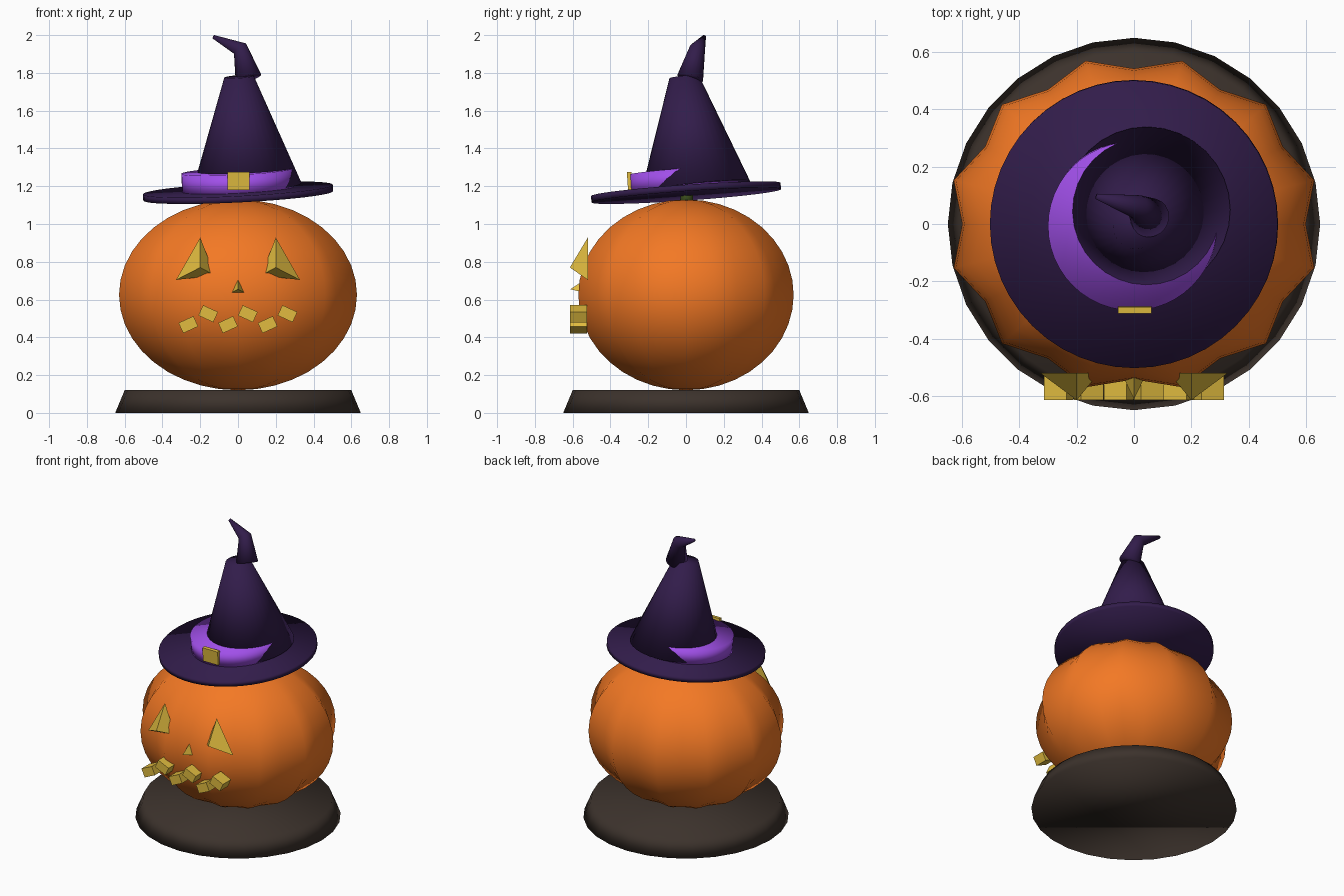
import bpy, bmesh, math
from mathutils import Vector, Matrix

if "Cube" in bpy.data.objects:
    bpy.data.objects.remove(bpy.data.objects["Cube"])


def material(name, rgb):
    m = bpy.data.materials.new(name)
    m.diffuse_color = (*rgb, 1)
    m.use_nodes = True
    m.node_tree.nodes["Principled BSDF"].inputs["Base Color"].default_value = m.diffuse_color
    return m


ORANGE = material("orange", (0.90, 0.19, 0.018))
PURPLE = material("dark_purple", (0.032, 0.012, 0.070))
VIOLET = material("violet", (0.36, 0.08, 0.83))
GOLD = material("gold", (0.75, 0.50, 0.05))
BROWN = material("brown", (0.045, 0.032, 0.025))
GREEN = material("green", (0.06, 0.10, 0.015))


def finish(name, bm, mat, smooth=True):
    bmesh.ops.recalc_face_normals(bm, faces=bm.faces)
    me = bpy.data.meshes.new(name)
    bm.to_mesh(me)
    bm.free()
    ob = bpy.data.objects.new(name, me)
    bpy.context.collection.objects.link(ob)
    me.materials.append(mat)
    if smooth:
        me.shade_smooth()
    return ob


def tube(name, points, radii, mat, sides=32):
    """Capped, mitred tube through points; two points make a frustum."""
    pts = [Vector(p) for p in points]
    dirs = [(b - a).normalized() for a, b in zip(pts, pts[1:])]
    bm = bmesh.new()
    rings = []
    for i, (p, r) in enumerate(zip(pts, radii)):
        d = dirs[max(i - 1, 0)] + dirs[min(i, len(dirs) - 1)]
        rot = Vector((0, 0, 1)).rotation_difference(d).to_matrix()
        rings.append([bm.verts.new(p + rot @ Vector((r * math.cos(t), r * math.sin(t), 0)))
                      for t in (math.tau * k / sides for k in range(sides))])
    for a, b in zip(rings, rings[1:]):
        for k in range(sides):
            j = (k + 1) % sides
            bm.faces.new((a[k], a[j], b[j], b[k]))
    bm.faces.new(rings[0][::-1])
    bm.faces.new(rings[-1])
    return finish(name, bm, mat)


def pyramid(name, base, apex, mat):
    """Three-sided pyramid pointing forward."""
    bm = bmesh.new()
    v = [bm.verts.new(p) for p in base]
    t = bm.verts.new(apex)
    bm.faces.new(v)
    for i in range(3):
        bm.faces.new((v[i], v[(i + 1) % 3], t))
    return finish(name, bm, mat, False)


def box(name, loc, size, mat, rx=0, ry=0):
    bm = bmesh.new()
    mtx = (Matrix.Translation(loc) @ Matrix.Rotation(ry, 4, 'Y')
           @ Matrix.Rotation(rx, 4, 'X') @ Matrix.Diagonal((*size, 1)))
    bmesh.ops.create_cube(bm, size=1, matrix=mtx)
    return finish(name, bm, mat, False)


# Base
tube("base", [(0, 0, 0), (0, 0, 0.12)], [0.65, 0.60], BROWN, 28)

# Pumpkin: sphere with alternate meridians pushed in to make 12 ribs
bm = bmesh.new()
bmesh.ops.create_uvsphere(bm, u_segments=24, v_segments=20, radius=1)
for v in bm.verts:
    k = 0.96 - 0.04 * math.cos(12 * math.atan2(v.co.y, v.co.x))
    v.co = (v.co.x * 0.652 * k, v.co.y * 0.590 * k, 0.625 + v.co.z * 0.505)
finish("pumpkin", bm, ORANGE)

# Stem, mostly under the hat
tube("stem", [(0, 0, 1.09), (0.01, 0.01, 1.22)], [0.035, 0.03], GREEN, 12)

# Eyes and nose
for s, side in ((-1, "left"), (1, "right")):
    pyramid("eye_" + side,
            [(s * 0.20, -0.52, 0.928), (s * 0.328, -0.52, 0.704), (s * 0.122, -0.52, 0.728)],
            (s * 0.20, -0.615, 0.77), GOLD)
pyramid("nose", [(0, -0.535, 0.705), (-0.037, -0.535, 0.635), (0.037, -0.535, 0.635)],
        (0, -0.612, 0.655), GOLD)

# Zigzag teeth
for i in range(6):
    up = i % 2
    box(f"tooth_{i + 1}", (-0.263 + 0.105 * i, -0.57, 0.525 if up else 0.467),
        (0.087, 0.09, 0.06), GOLD, ry=0.43 if up else -0.43)

# Hat: tilted brim and band share one axis
axis = Vector((-0.05, -0.07, 1)).normalized()
mid = Vector((0, 0, 1.166))
tube("hat_brim", [mid - axis * 0.017, mid + axis * 0.017], [0.503, 0.503], PURPLE, 48)
tube("hat_band", [mid + axis * 0.01, mid + axis * 0.115], [0.295, 0.295], VIOLET, 48)
box("hat_buckle", (0.003, -0.298, 1.228), (0.117, 0.024, 0.095), GOLD, rx=0.07)

# Hat cone and crooked tip
tube("hat_cone", [(0.047, 0.051, 1.197), (0.005, -0.01, 1.78)], [0.29, 0.078], PURPLE)
tube("hat_tip", [(0.055, 0.022, 1.773), (0.011, 0.06, 1.928), (-0.13, 0.096, 1.991)],
     [0.07, 0.042, 0.01], PURPLE, 20)
